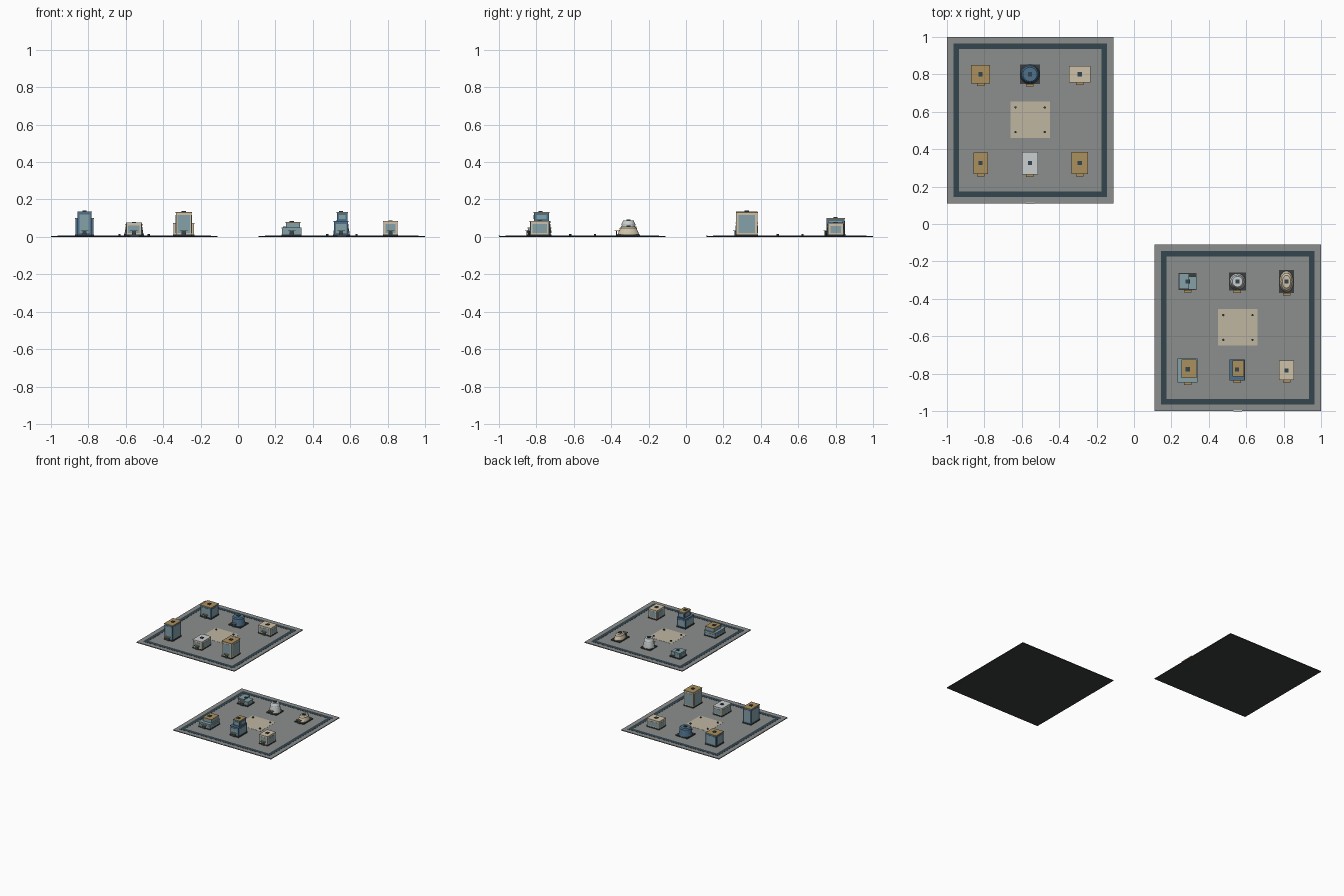
import bpy, bmesh
from math import cos, sin, pi

if "Cube" in bpy.data.objects:
    bpy.data.objects.remove(bpy.data.objects["Cube"])

Z = 0.006  # top of the ground slab


def mat(name, r, g, b):
    m = bpy.data.materials.new(name)
    m.diffuse_color = [(c / 255) ** 2.2 for c in (r, g, b)] + [1]
    m.use_nodes = True
    m.node_tree.nodes["Principled BSDF"].inputs["Base Color"].default_value = m.diffuse_color
    return m


CHAR = mat("charcoal", 62, 64, 64)
GREY = mat("paving_grey", 138, 141, 139)
SLATE = mat("slate", 55, 70, 78)
SAND = mat("sand", 190, 180, 160)
TAN = mat("tan", 168, 142, 95)
BLUE = mat("blue", 80, 112, 138)
CREAM = mat("cream", 205, 192, 166)
GLASS = mat("glass", 132, 160, 168)
WHITE = mat("white", 200, 205, 206)


def finish(bm, name, m):
    me = bpy.data.meshes.new(name)
    bmesh.ops.recalc_face_normals(bm, faces=bm.faces)
    bm.to_mesh(me)
    bm.free()
    ob = bpy.data.objects.new(name, me)
    bpy.context.collection.objects.link(ob)
    me.materials.append(m)
    return ob


def box(name, x, y, z, w, d, h, m):
    """Box centred on x, y and standing on z."""
    bm = bmesh.new()
    bmesh.ops.create_cube(bm, size=1)
    for v in bm.verts:
        v.co = (x + v.co.x * w, y + v.co.y * d, z + (v.co.z + .5) * h)
    return finish(bm, name, m)


def lathe(name, x, y, profile, m, sx=1, sy=1, n=24):
    """Closed turned body from (radius, z) pairs, optionally elliptical."""
    bm = bmesh.new()
    rings = [[bm.verts.new((x + sx * r * cos(2 * pi * i / n),
                            y + sy * r * sin(2 * pi * i / n), z))
              for i in range(n)] for r, z in profile]
    for a, b in zip(rings, rings[1:]):
        for i in range(n):
            j = (i + 1) % n
            bm.faces.new((a[i], a[j], b[j], b[i]))
    bm.faces.new(rings[0][::-1])
    bm.faces.new(rings[-1])
    return finish(bm, name, m)


def entrance(name, x, yfront):
    box(name + "_door", x, yfront - .003, Z, .022, .006, .026, SLATE)
    box(name + "_canopy", x, yfront - .006, Z + .027, .04, .014, .004, TAN)


def vent(name, x, y, z):
    box(name + "_roof_vent", x, y, z, .022, .022, .005, SLATE)


def block(name, x, y, z, w, d, h, wall, roof):
    """Walls with a window panel per side and a thin roof slab; h is the top."""
    box(name + "_walls", x, y, z, w - .005, d - .005, h - z - .005, wall)
    box(name + "_roof", x, y, h - .005, w, d, .005, roof)
    ph = h - z - .026
    if ph > .01:
        for s in (-1, 1):
            box(name + "_window_x", x + s * (w / 2 - .0025), y, z + .01, .003, d - .03, ph, GLASS)
            box(name + "_window_y", x, y + s * (d / 2 - .0025), z + .01, w - .024, .003, ph, GLASS)


def plinth(name, x, y, w, d):
    box(name + "_plinth", x, y, Z, w, d, .008, CHAR)


def tower(name, x, y, w, d, h, wall, roof):
    plinth(name, x, y, w, d)
    block(name, x, y, Z + .006, w, d, h, wall, roof)
    entrance(name, x, y - d / 2)
    vent(name, x, y, h)


# two district plates
for tag, cx, cy in (("rear", -.555, .555), ("front", .555, -.555)):
    box(tag + "_slab", cx, cy, 0, .89, .89, .004, CHAR)
    box(tag + "_paving", cx, cy, .004, .89, .89, .002, GREY)
    for s in (-1, 1):
        box(tag + "_road_x", cx, cy + s * .395, Z, .82, .03, .001, SLATE)
        box(tag + "_road_y", cx + s * .395, cy, Z, .03, .76, .001, SLATE)
        for t in (-1, 1):
            bx, by = cx + s * .078, cy + .002 + t * .066
            lathe(tag + "_bollard", bx, by, [(.006, Z), (.006, .016)], SLATE, n=12)
    box(tag + "_plaza", cx, cy + .002, Z, .21, .195, .001, SAND)
    box(tag + "_edge_marker", cx, cy - .443, Z, .045, .008, .001, WHITE)

# rear plate buildings
tower("corner_house", -.82, .80, .10, .10, .102, BLUE, TAN)
tower("wide_house", -.29, .80, .113, .087, .075, CREAM, CREAM)
tower("tall_blue_tower", -.82, .325, .078, .115, .137, BLUE, TAN)
tower("low_hall", -.556, .325, .085, .122, .076, CREAM, WHITE)
tower("tall_cream_tower", -.29, .325, .09, .118, .133, CREAM, TAN)

# round drum building
plinth("drum", -.556, .80, .108, .105)
lathe("drum_body", -.556, .80, [(.052, Z + .008), (.05, .02), (.043, .062)], BLUE)
lathe("drum_roof", -.556, .80, [(.046, .062), (.046, .068), (.038, .076)], BLUE)
entrance("drum", -.556, .747)
vent("drum", -.556, .80, .076)

# front plate buildings
plinth("angled_house", .287, -.308, .096, .09)
block("angled_house_main", .29, -.315, Z + .006, .09, .07, .045, GLASS, GLASS)
block("angled_house_wing", .268, -.306, Z + .006, .054, .084, .055, GLASS, GLASS)
entrance("angled_house", .287, -.353)
vent("angled_house", .287, -.308, .053)

# flared round tower
plinth("flared_tower", .553, -.308, .09, .095)
lathe("flared_tower_body", .553, -.308,
      [(.044, Z + .008), (.042, .03), (.037, .055), (.034, .064)], WHITE)
lathe("flared_tower_cap", .553, -.308,
      [(.037, .062), (.037, .068), (.028, .088)], WHITE)
entrance("flared_tower", .553, -.355)
vent("flared_tower", .553, -.308, .088)

# low oval pavilion
plinth("oval_pavilion", .815, -.308, .082, .122)
lathe("oval_pavilion_body", .815, -.308,
      [(.057, Z + .008), (.053, .025), (.044, .043)], CREAM, sx=.66)
lathe("oval_pavilion_cap", .815, -.308,
      [(.047, .043), (.047, .047), (.034, .056)], CREAM, sx=.66)
entrance("oval_pavilion", .815, -.369)
vent("oval_pavilion", .815, -.308, .056)

# stepped houses
plinth("stepped_house", .287, -.783, .107, .13)
block("stepped_house_base", .287, -.783, Z + .006, .107, .13, .05, GLASS, GLASS)
block("stepped_house_top", .294, -.773, .05, .08, .098, .08, GLASS, TAN)
entrance("stepped_house", .287, -.848)
vent("stepped_house", .287, -.776, .08)

plinth("stepped_tower", .551, -.78, .082, .114)
block("stepped_tower_base", .551, -.78, Z + .006, .08, .112, .086, BLUE, BLUE)
block("stepped_tower_top", .557, -.773, .086, .06, .085, .134, BLUE, TAN)
entrance("stepped_tower", .551, -.837)
vent("stepped_tower", .551, -.778, .134)

tower("small_cream_house", .815, -.782, .078, .105, .084, CREAM, CREAM)
